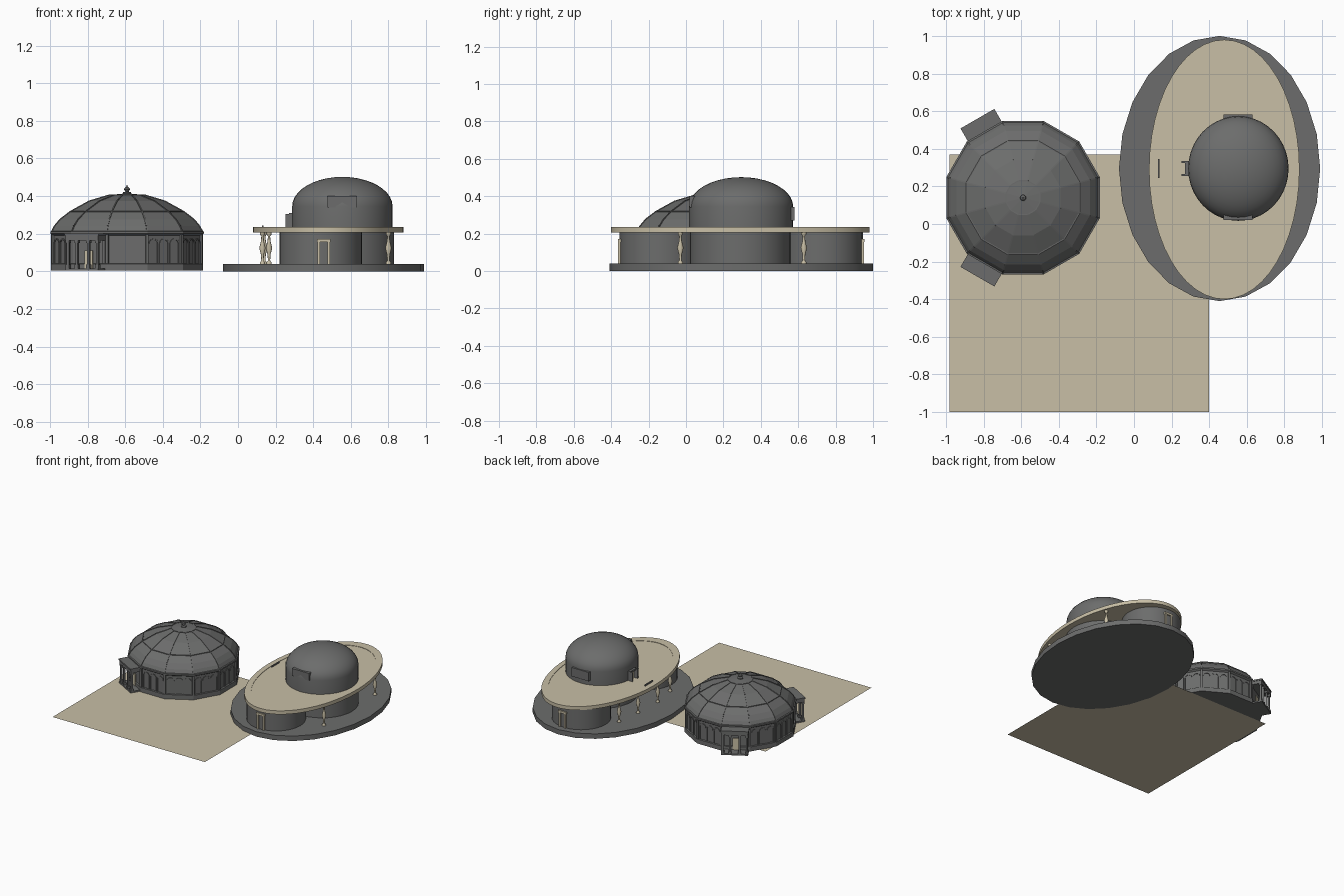
import bpy, bmesh
from math import sin, cos, tan, pi, radians
from mathutils import Matrix, Vector

cube = bpy.data.objects.get("Cube")
if cube:
    bpy.data.objects.remove(cube, do_unlink=True)


def material(name, rgb):
    m = bpy.data.materials.new(name)
    m.use_nodes = True
    m.diffuse_color = (*rgb, 1)
    m.node_tree.nodes["Principled BSDF"].inputs["Base Color"].default_value = (*rgb, 1)
    return m


GREY = material("stone grey", (0.15, 0.152, 0.15))
TAN = material("sand", (0.58, 0.52, 0.38))


def lathe(bm, profile, n, at=(0, 0, 0), sx=1, sy=1, phase=0.0):
    """Revolve (radius, height) points about z."""
    rings = []
    for r, z in profile:
        count = n if r > 0 else 1
        rings.append([bm.verts.new((at[0] + sx * r * cos(phase + 2 * pi * i / n),
                                    at[1] + sy * r * sin(phase + 2 * pi * i / n),
                                    at[2] + z)) for i in range(count)])
    for a, b in zip(rings, rings[1:]):
        for i in range(n):
            quad = [a[i % len(a)], a[(i + 1) % len(a)], b[(i + 1) % len(b)], b[i % len(b)]]
            bm.faces.new(list(dict.fromkeys(quad)))


def box(bm, lo, hi, frame=Matrix()):
    lo, hi = Vector(lo), Vector(hi)
    size = Matrix.Diagonal((*(hi - lo), 1))
    bmesh.ops.create_cube(bm, size=1, matrix=frame @ Matrix.Translation((lo + hi) / 2) @ size)


def bars(bm, points, w, frame=Matrix()):
    """Square bars along a path."""
    pts = [Vector(p) for p in points]
    for p, q in zip(pts, pts[1:]):
        turn = (q - p).to_track_quat('Z', 'Y').to_matrix().to_4x4()
        m = Matrix.Translation((p + q) / 2) @ turn @ Matrix.Diagonal((w, w, (q - p).length, 1))
        bmesh.ops.create_cube(bm, size=1, matrix=frame @ m)


def finish(bm, name, mat, angle=0):
    bmesh.ops.recalc_face_normals(bm, faces=bm.faces)
    for f in bm.faces:
        f.smooth = angle > 0
    for e in bm.edges:
        e.smooth = e.calc_face_angle(0) < radians(angle)
    me = bpy.data.meshes.new(name)
    bm.to_mesh(me)
    bm.free()
    me.materials.append(mat)
    ob = bpy.data.objects.new(name, me)
    bpy.context.collection.objects.link(ob)


def disc(r, z0, z1):
    return [(0, z0), (r, z0), (r, z1), (0, z1)]


# Ground sheet
bm = bmesh.new()
corners = [(-0.98, -1), (0.4, -1), (0.4, 0.37), (-0.98, 0.37)]
bm.faces.new([bm.verts.new((x, y, 0.003)) for x, y in corners])
finish(bm, "ground_sheet", TAN)

# ---- Twelve-sided pavilion ----
CENTRE = (-0.59, 0.14, 0)
SIDES = 12
HALF = radians(15)
CIRC = 1 / cos(HALF)
PORCHES = (4, 8)


def side_frame(k, r):
    return (Matrix.Translation(CENTRE) @ Matrix.Rotation(radians(30 * k), 4, 'Z')
            @ Matrix.Translation((r, 0, 0)))


bm = bmesh.new()
wall = [(0, 0.004), (0.405, 0.004), (0.405, 0.04), (0.393, 0.042), (0.393, 0.19),
        (0.408, 0.2), (0.408, 0.212), (0.395, 0.215)]
lathe(bm, [(r * CIRC, z) for r, z in wall], SIDES, CENTRE, phase=HALF)
finish(bm, "pavilion_wall", GREY)

roof = [(0.4, 0.212), (0.385, 0.24), (0.355, 0.276), (0.3, 0.318), (0.2, 0.373),
        (0.09, 0.406), (0, 0.415)]
bm = bmesh.new()
lathe(bm, [(r * CIRC, z) for r, z in roof], SIDES, CENTRE, phase=HALF)
finish(bm, "pavilion_dome", GREY)

# Ribs and hoops of the dome
bm = bmesh.new()
for k in range(SIDES):
    a = HALF + 2 * pi * k / SIDES
    b = a + 2 * HALF
    bars(bm, [(r * CIRC * cos(a), r * CIRC * sin(a), z) for r, z in roof[:-1]], 0.007,
         Matrix.Translation(CENTRE))
    for r, z in (roof[3], roof[5]):
        bars(bm, [(r * CIRC * cos(t), r * CIRC * sin(t), z) for t in (a, b)], 0.006,
             Matrix.Translation(CENTRE))
finish(bm, "dome_ribs", GREY)

# Corner pilasters and blind arcades
bm = bmesh.new()
for k in range(SIDES):
    edge = Matrix.Rotation(HALF, 4, 'Z')
    corner = Matrix.Translation(CENTRE) @ Matrix.Rotation(radians(30 * k), 4, 'Z') @ edge
    box(bm, (0.4, -0.008, 0.004), (0.416, 0.008, 0.2), corner)
    if k in PORCHES:
        continue
    for y in (-0.064, 0, 0.064):
        arch = [(0, y + 0.026 * cos(t * pi / 8), 0.145 + 0.026 * sin(t * pi / 8)) for t in range(9)]
        path = [(0, y + 0.026, 0.04)] + arch + [(0, y - 0.026, 0.04)]
        bars(bm, path, 0.007, side_frame(k, 0.394))
finish(bm, "arcade_trim", GREY)

# Finial
bm = bmesh.new()
lathe(bm, [(0.022, 0.41), (0.022, 0.42), (0.008, 0.424), (0.016, 0.434), (0.014, 0.443),
           (0.005, 0.448), (0, 0.462)], 12, CENTRE)
finish(bm, "finial", GREY, 40)

# Porches
for label, k in zip(("back", "front"), PORCHES):
    frame = side_frame(k, 0.39)
    bm = bmesh.new()
    box(bm, (0, -0.1, 0.004), (0.092, 0.1, 0.016), frame)
    box(bm, (0, -0.1, 0.165), (0.09, 0.1, 0.19), frame)
    box(bm, (0, -0.104, 0.19), (0.095, 0.104, 0.202), frame)
    for y in (-0.09, -0.035, 0.035, 0.09):
        box(bm, (0.072, y - 0.007, 0.016), (0.086, y + 0.007, 0.165), frame)
        box(bm, (0.068, y - 0.011, 0.016), (0.09, y + 0.011, 0.035), frame)
        box(bm, (0.068, y - 0.011, 0.15), (0.09, y + 0.011, 0.165), frame)
    for y in (-0.09, 0.09):
        box(bm, (0, y - 0.007, 0.016), (0.014, y + 0.007, 0.165), frame)
    finish(bm, label + "_porch", GREY)
    bm = bmesh.new()
    box(bm, (0.012, -0.024, 0.016), (0.02, 0.024, 0.11), frame)
    finish(bm, label + "_porch_door", TAN)

# ---- Oval house ----
bm = bmesh.new()
lathe(bm, disc(1, 0, 0.04), 24, (0.455, 0.295, 0), 0.535, 0.705)
finish(bm, "oval_base", GREY, 30)

# Roof slab with a shallow sunken deck
bm = bmesh.new()
lathe(bm, [(0, 0.206), (1, 0.206), (1, 0.235), (0.9, 0.235), (0.9, 0.232), (0, 0.232)],
      48, (0.48, 0.29, 0), 0.4, 0.69)
finish(bm, "oval_roof", TAN, 30)

# Round rooms below the roof
for name, x, y, r in (("front_room", 0.44, -0.135, 0.22), ("back_room", 0.44, 0.725, 0.22),
                      ("middle_room", 0.56, 0.29, 0.27)):
    bm = bmesh.new()
    lathe(bm, disc(r, 0.039, 0.207), 32, (x, y, 0))
    finish(bm, name, GREY, 30)

# Domed upper room
bm = bmesh.new()
curve = [(cos(i * pi / 20), 0.345 + 0.157 * sin(i * pi / 20)) for i in range(10)]
lathe(bm, [(1, 0.23)] + curve + [(0, 0.502)], 40, (0.555, 0.295, 0), 0.267, 0.278)
finish(bm, "upper_dome", GREY, 30)

# Spindle columns
spindle = [(0, 0), (0.014, 0), (0.014, 0.008), (0.006, 0.018), (0.008, 0.05), (0.017, 0.085),
           (0.008, 0.12), (0.006, 0.148), (0.014, 0.158), (0.014, 0.168), (0, 0.168)]
bm = bmesh.new()
for x, y in ((0.8, -0.03), (0.8, 0.63), (0.165, -0.03), (0.165, 0.63), (0.13, 0.18), (0.14, 0.42)):
    lathe(bm, spindle, 12, (x, y, 0.039))
finish(bm, "spindle_columns", TAN, 50)

# Room door frames
bm = bmesh.new()
for y in (-0.355, 0.945):
    for x in (0.43, 0.482):
        box(bm, (x - 0.007, y - 0.008, 0.04), (x + 0.007, y + 0.008, 0.16))
    box(bm, (0.42, y - 0.009, 0.155), (0.492, y + 0.009, 0.172))
finish(bm, "room_door_frames", TAN)

# Upper windows
bm = bmesh.new()
box(bm, (0.475, 0.02, 0.34), (0.63, 0.1, 0.4))
box(bm, (0.475, 0.5, 0.27), (0.63, 0.581, 0.342))
finish(bm, "upper_windows", GREY)

# Upper doorway and deck rail
bm = bmesh.new()
for y in (0.26, 0.33):
    box(bm, (0.252, y - 0.005, 0.232), (0.3, y + 0.005, 0.305))
box(bm, (0.27, 0.255, 0.295), (0.3, 0.335, 0.31))
box(bm, (0.128, 0.245, 0.232), (0.136, 0.345, 0.243))
finish(bm, "upper_doorway_and_rail", GREY)

bm = bmesh.new()
box(bm, (0.28, 0.27, 0.232), (0.288, 0.32, 0.29))
finish(bm, "upper_door", TAN)
